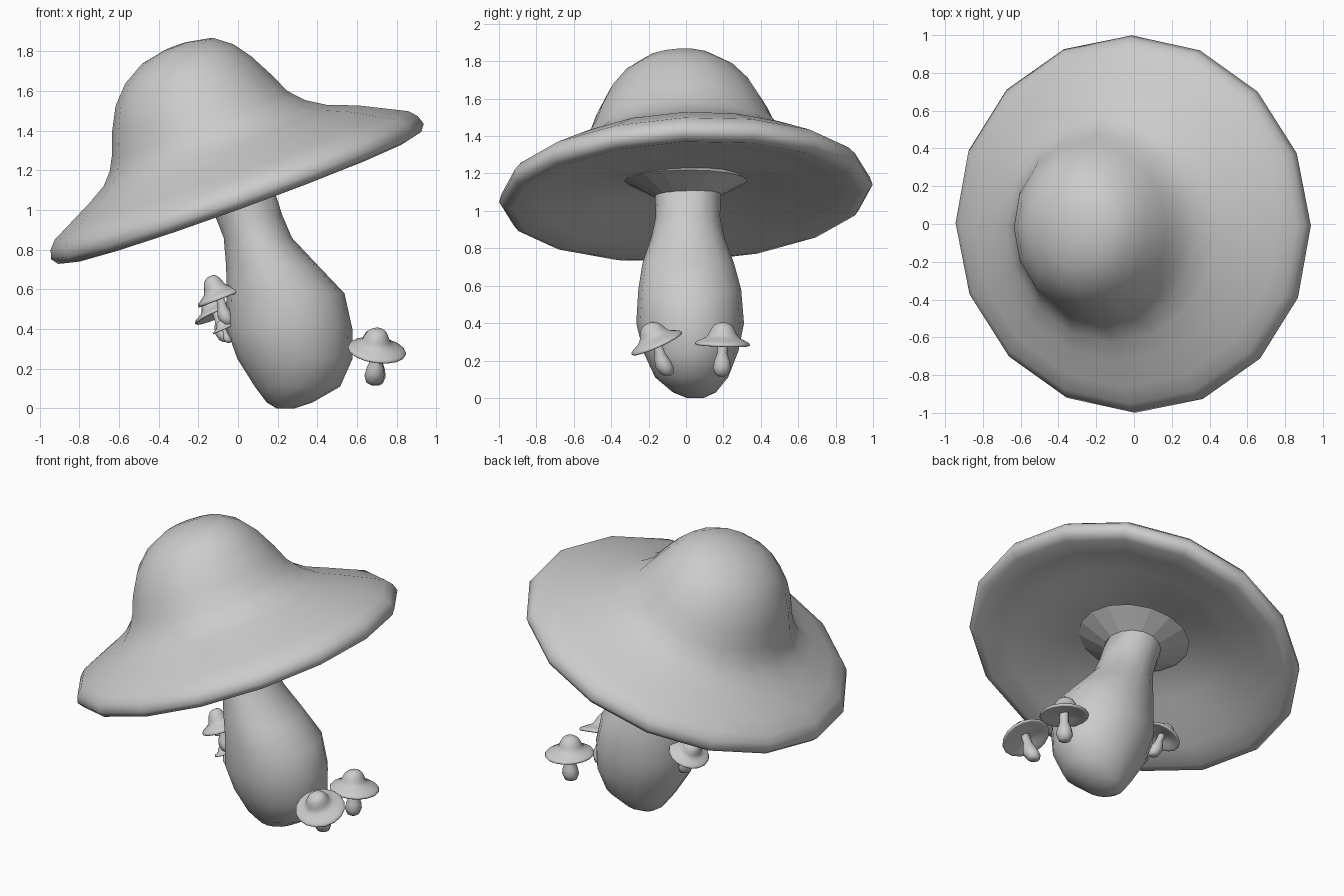
import bpy, bmesh, math
from mathutils import Vector, Matrix

if "Cube" in bpy.data.objects:
    bpy.data.objects.remove(bpy.data.objects["Cube"], do_unlink=True)

grey = bpy.data.materials.new("plain_grey")
grey.use_nodes = True
grey.diffuse_color = (0.6, 0.6, 0.6, 1)
grey.node_tree.nodes["Principled BSDF"].inputs["Base Color"].default_value = (0.6, 0.6, 0.6, 1)


def loft(name, rings, sides, matrix=Matrix(), angle=75):
    """Skin elliptical rings (x, y, z, rx, ry, slope along x) into a closed part."""
    bm = bmesh.new()
    loops = []
    for x, y, z, rx, ry, slope in rings:
        loop = []
        for i in range(sides):
            a = math.tau * i / sides
            dx = rx * math.cos(a)
            loop.append(bm.verts.new((x + dx, y + ry * math.sin(a), z + slope * dx)))
        loops.append(loop)
    for a, b in zip(loops, loops[1:]):
        for i in range(sides):
            j = (i + 1) % sides
            bm.faces.new((a[i], a[j], b[j], b[i]))
    for end in (loops[0], loops[-1]):
        bm.faces.new(end)
    bmesh.ops.recalc_face_normals(bm, faces=bm.faces)
    mesh = bpy.data.meshes.new(name)
    bm.to_mesh(mesh)
    bm.free()
    obj = bpy.data.objects.new(name, mesh)
    bpy.context.collection.objects.link(obj)
    obj.matrix_world = matrix
    mesh.materials.append(grey)
    bpy.ops.object.select_all(action='DESELECT')
    obj.select_set(True)
    bpy.context.view_layer.objects.active = obj
    bpy.ops.object.shade_smooth_by_angle(angle=math.radians(angle))


def frame(centre, normal, scale):
    turn = Vector((0, 0, 1)).rotation_difference(Vector(normal)).to_matrix().to_4x4()
    return Matrix.Translation(centre) @ turn @ Matrix.Scale(scale, 4)


# Cap profile (radius, height, sideways lean, slope) from the crown, over the rim, underneath
CAP = [(.06, .805, -.04, 0), (.19, .78, -.04, 0), (.29, .715, -.055, 0),
       (.365, .625, -.065, 0), (.43, .5, -.065, 0), (.47, .4, -.06, 0),
       (.525, .325, -.045, 0), (.6, .265, -.025, 0), (.72, .21, 0, 0), (.86, .14, 0, 0),
       (.95, .095, 0, 0), (.985, .055, 0, 0), (1, .01, 0, 0), (.975, -.025, 0, 0),
       (.93, -.035, 0, 0), (.8, -.005, 0, 0), (.65, .025, 0, -.03), (.5, .055, 0, -.08),
       (.34, .09, 0, -.17), (.1, .1, 0, -.17)]


def cap(name, centre, normal, radius, height=1.0):
    # the dome is a little wider front to back
    rings = [(lean, 0, z * height, r, r * (1 - lean), slope) for r, z, lean, slope in CAP]
    loft(name, rings, 16, frame(centre, normal, radius))


# Small stem in units of its cap radius, with a bulb at the foot
SMALL_STEM = [(-1.15, .12), (-1.08, .25), (-.85, .34), (-.6, .3), (-.3, .19), (.3, .18)]


def small_mushroom(name, centre, normal, radius, height=1.0):
    cap(name + "_cap", centre, normal, radius, height)
    n = Vector(normal).normalized()
    rings = [(n.x * z * .8, n.y * z * .8, z, r, r, 0) for z, r in SMALL_STEM]
    loft(name + "_stem", rings, 10, Matrix.Translation(centre) @ Matrix.Scale(radius, 4))


# Large leaning cap
cap("large_cap", (0, 0, 1.085), (-.342, -.047, .94), 1.0)

# Faceted collar under the cap
loft("collar", [(0, 0, -.085, .165, .165, 0), (0, 0, 0, .33, .33, 0), (0, 0, .03, .28, .28, 0)],
     16, frame((0, 0, 1.16), (-.18, 0, .98), 1.0), angle=10)

# Bulbous bent stem: height, centre x, centre y, half width, half depth
STEM = [(0, .24, .05, .045, .045), (.03, .26, .045, .115, .115), (.11, .3, .03, .215, .195),
        (.25, .287, .025, .29, .255), (.4, .26, .022, .317, .288),
        (.58, .24, .02, .297, .275), (.72, .172, .012, .232, .245),
        (.86, .10, .01, .172, .195), (.97, .055, .01, .17, .172),
        (1.17, -.01, .01, .17, .18)]
loft("large_stem", [(x, y, z, rx, ry, 0) for z, x, y, rx, ry in STEM], 16)

# Pair of small mushrooms beside the stem
small_mushroom("side_mushroom_front", (.7, -.155, .29), (.12, -.4, .9), .148)
small_mushroom("side_mushroom_back", (.7, .195, .285), (.05, .03, 1), .147)

# Cluster growing from the other side of the stem
small_mushroom("cluster_mushroom_upper", (-.09, -.04, .555), (-.36, 0, .93), .118, 1.3)
small_mushroom("cluster_mushroom_middle", (-.105, .12, .475), (-.4, .15, .9), .122)
small_mushroom("cluster_mushroom_lower", (-.07, -.04, .4), (-.4, 0, .9), .06)
